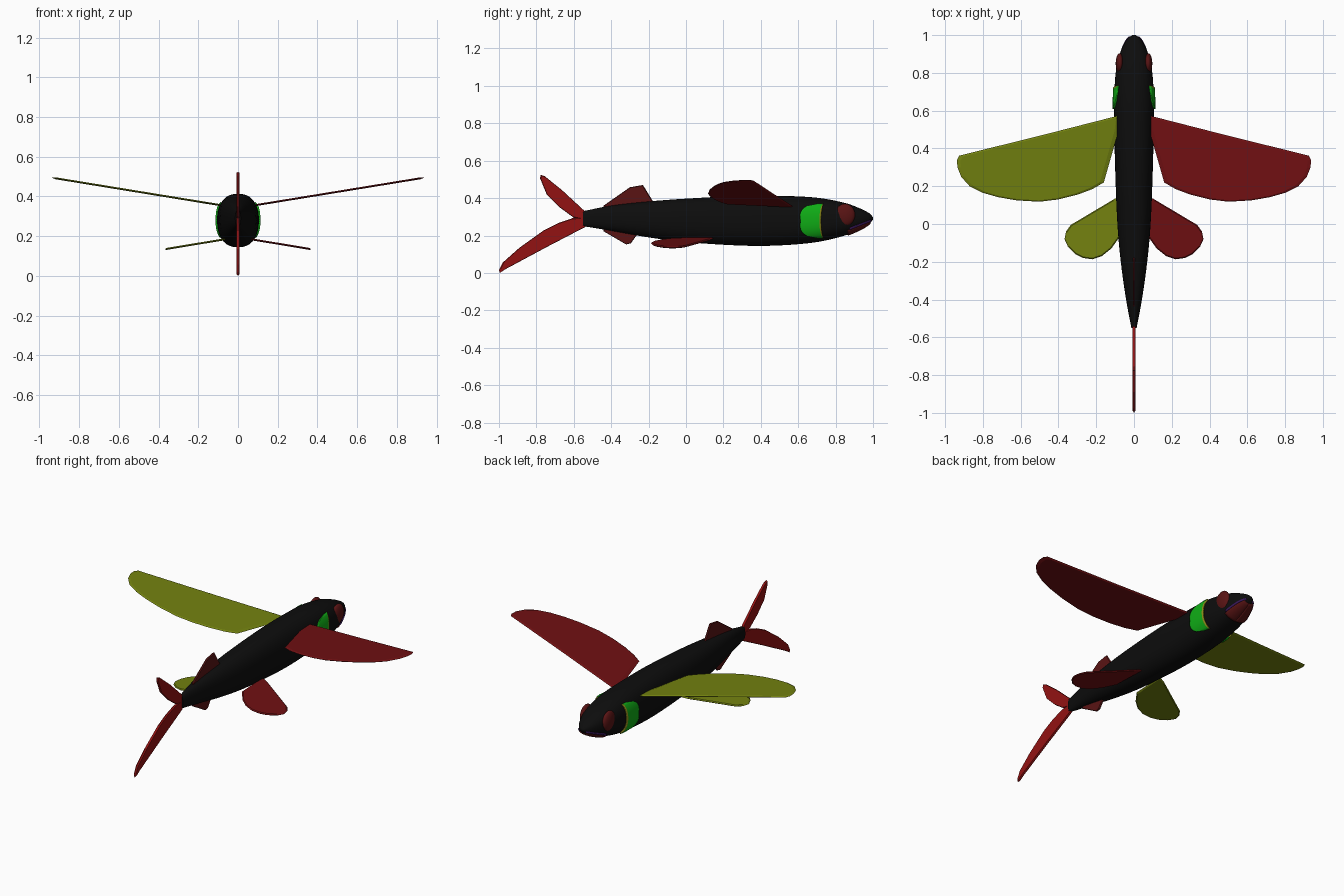
import bpy, bmesh, math
from mathutils import Vector

cube = bpy.data.objects.get("Cube")
if cube:
    bpy.data.objects.remove(cube, do_unlink=True)


def material(name, r, g, b):
    m = bpy.data.materials.new(name)
    m.use_nodes = True
    m.diffuse_color = (r, g, b, 1)
    bsdf = m.node_tree.nodes["Principled BSDF"]
    bsdf.inputs["Base Color"].default_value = (r, g, b, 1)
    bsdf.inputs["Roughness"].default_value = 0.6
    return m


BLACK = material("body black", .004, .004, .004)
OLIVE = material("fin olive", .17, .22, .005)
RED = material("fin red", .16, .005, .006)
BRIGHT = material("tail red", .29, .006, .006)
DARK = material("dark red", .10, .007, .007)
GREEN = material("gill green", .005, .42, .008)
YELLOW = material("gill yellow", .25, .24, .01)
PURPLE = material("mouth purple", .04, .008, .10)


def finish(name, bm, mats, smooth=None):
    bmesh.ops.recalc_face_normals(bm, faces=bm.faces)
    me = bpy.data.meshes.new(name)
    bm.to_mesh(me)
    bm.free()
    for m in mats:
        me.materials.append(m)
    ob = bpy.data.objects.new(name, me)
    bpy.context.collection.objects.link(ob)
    if smooth:
        bpy.ops.object.select_all(action='DESELECT')
        ob.select_set(True)
        bpy.context.view_layer.objects.active = ob
        bpy.ops.object.shade_smooth_by_angle(angle=math.radians(smooth))
    return ob


# Body stations: y, top z, bottom z, half width
STATIONS = [(-.55, .33, .25, .014), (-.4, .36, .225, .042), (-.2, .382, .19, .07),
            (0, .397, .165, .088), (.3, .412, .146, .1), (.5, .412, .147, .104),
            (.7, .402, .165, .104), (.85, .374, .2, .09), (.93, .345, .232, .064),
            (.98, .319, .262, .035), (1, .298, .285, .01)]
POWER = 2.4


def section(y):
    """Centre height, half height and half width of the body at y."""
    def slope(i, k):
        a, b = STATIONS[max(i - 1, 0)], STATIONS[min(i + 1, len(STATIONS) - 1)]
        return (b[k] - a[k]) / (b[0] - a[0])
    i = max(j for j in range(len(STATIONS) - 1) if y >= STATIONS[j][0] or j == 0)
    p, q = STATIONS[i], STATIONS[i + 1]
    d = q[0] - p[0]
    t = (y - p[0]) / d
    top, low, w = [
        p[k] + (q[k] - p[k]) * t * t * (3 - 2 * t)
        + d * t * (1 - t) * (slope(i, k) * (1 - t) - slope(i + 1, k) * t)
        for k in (1, 2, 3)]
    return (top + low) / 2, (top - low) / 2, w


def loft_body():
    bm = bmesh.new()
    rings = []
    n, sides = 48, 36
    for s in range(n + 1):
        y = -.55 + 1.55 * math.sin(s / n * math.pi / 2)
        c, h, w = section(y)
        ring = []
        for a in range(sides):
            ang = math.tau * a / sides
            co, si = math.cos(ang), math.sin(ang)
            ring.append(bm.verts.new((
                w * math.copysign(abs(co) ** (2 / POWER), co), y,
                c + h * math.copysign(abs(si) ** (2 / POWER), si))))
        rings.append(ring)
    for r, q in zip(rings, rings[1:]):
        for a in range(sides):
            b = (a + 1) % sides
            bm.faces.new((r[a], r[b], q[b], q[a]))
    bm.faces.new(rings[0])
    bm.faces.new(rings[-1])
    finish("body", bm, [BLACK], 50)


loft_body()


def skin_point(side, y, z, lift):
    c, h, w = section(y)
    f = max(-1, min(1, (z - c) / h))
    x = w * (1 - abs(f) ** POWER) ** (1 / POWER)
    return (side * x * lift, y, c + f * h * lift)


def patch(name, side, where, nu, nv, mats, rule=lambda u: 0, lift=1.035):
    """Thin plate on the body skin; where(u, v) gives y and z."""
    bm = bmesh.new()
    g = [[bm.verts.new(skin_point(side, *where(u / nu, v / nv), lift))
          for v in range(nv + 1)] for u in range(nu + 1)]
    for u in range(nu):
        for v in range(nv):
            f = bm.faces.new((g[u][v], g[u + 1][v], g[u + 1][v + 1], g[u][v + 1]))
            f.material_index = rule((u + .5) / nu)
    ob = finish(name, bm, mats, 40)
    mod = ob.modifiers.new("thickness", 'SOLIDIFY')
    mod.thickness = .008
    mod.offset = 0


def gill(u, v):
    s = 2 * v - 1
    back = .725 - .112 * (1 - abs(s) ** 2.6) ** .5 - .02 * abs(s)
    front = .722 + .012 * s * s
    return back + (front - back) * u, .278 + .088 * s


def mouth_line(y):
    return .235 + (y - .88) * .38


def jaw(u, v):
    y = .865 + .118 * u
    c, h, w = section(y)
    low = c - h
    return y, low + (mouth_line(y) - low) * v * v


def mouth(u, v):
    y = .875 + .115 * u
    return y, mouth_line(y) + .009 * v


def plate(name, outline, place, thick, mat):
    """Flat fin with a bevelled rim; place maps (a, b, offset) to space."""
    bm = bmesh.new()
    ca = sum(p[0] for p in outline) / len(outline)
    cb = sum(p[1] for p in outline) / len(outline)
    rim = [bm.verts.new(place(a, b, 0)) for a, b in outline]
    n = len(rim)
    for t in (thick, -thick):
        inner = [bm.verts.new(place(a + (ca - a) * .05, b + (cb - b) * .05, t))
                 for a, b in outline]
        bm.faces.new(inner)
        for i in range(n):
            j = (i + 1) % n
            bm.faces.new((rim[i], rim[j], inner[j], inner[i]))
    finish(name, bm, [mat])


PECTORAL = [(.07, .577), (.5, .467), (.925, .362), (.937, .34), (.935, .3), (.915, .25),
            (.87, .2), (.8, .165), (.72, .142), (.62, .125), (.5, .118), (.4, .13),
            (.3, .155), (.22, .185), (.16, .22), (.08, .5)]
PELVIC = [(.06, .15), (.1, .135), (.335, -.005), (.36, -.04), (.368, -.08), (.35, -.12),
          (.31, -.16), (.27, -.18), (.22, -.187), (.17, -.17), (.12, -.13), (.07, -.06)]

# Paired parts
for side, label, fin in ((1, "left", RED), (-1, "right", OLIVE)):
    plate(label + "_pectoral_fin", PECTORAL,
          lambda a, b, t: (side * a, b, .355 + (a - .08) * .163 + t), .005, fin)
    plate(label + "_pelvic_fin", PELVIC,
          lambda a, b, t: (side * a, b, .184 - (a - .07) * .165 + t), .005, fin)
    patch(label + "_gill_cover", side, gill, 12, 16, [GREEN, YELLOW],
          lambda u: int(u > .88))
    patch(label + "_lower_jaw", side, jaw, 10, 8, [DARK], lift=1.02)
    patch(label + "_mouth_line", side, mouth, 10, 1, [PURPLE], lift=1.03)
    bm = bmesh.new()
    bmesh.ops.create_uvsphere(bm, u_segments=24, v_segments=14, radius=1)
    for v in bm.verts:
        v.co = Vector((side * .075, .85, .31)) + v.co * Vector((.022, .054, .06))
    finish(label + "_eye", bm, [DARK], 60)


# Fins on the centre line
def upright(a, b, t):
    return (t, a, b)


plate("dorsal_fin", [(-.44, .345), (-.44, .36), (-.3, .458), (-.23, .47), (-.175, .38),
                     (-.18, .36)], upright, .006, DARK)
plate("anal_fin", [(-.44, .24), (-.44, .222), (-.32, .152), (-.295, .158), (-.265, .2),
                   (-.27, .22)], upright, .006, DARK)
plate("upper_tail_lobe", [(-.53, .32), (-.66, .44), (-.755, .517), (-.778, .525),
                          (-.78, .505), (-.745, .42), (-.675, .35), (-.6, .295),
                          (-.53, .28)], upright, .007, BRIGHT)
plate("lower_tail_lobe", [(-.53, .3), (-.6, .295), (-.68, .268), (-.76, .228),
                          (-.89, .135), (-.98, .055), (-1, .015), (-.995, 0), (-.965, .02),
                          (-.73, .146), (-.53, .25)], upright, .007, BRIGHT)
